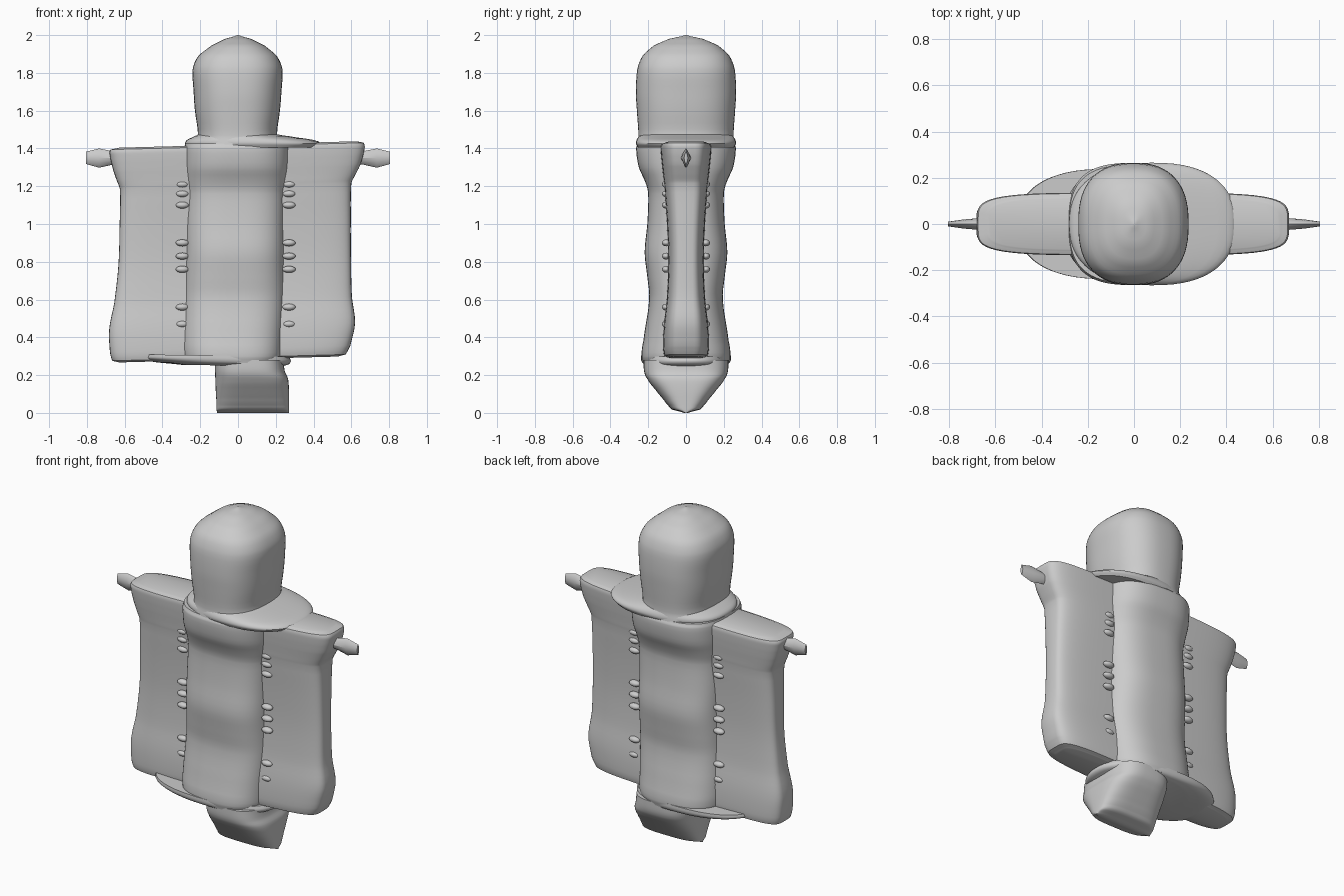
import bpy, bmesh, math

if "Cube" in bpy.data.objects:
    bpy.data.objects.remove(bpy.data.objects["Cube"])

grey = bpy.data.materials.new("plain grey")
grey.diffuse_color = (0.6, 0.6, 0.6, 1)
grey.use_nodes = True
grey.node_tree.nodes["Principled BSDF"].inputs["Base Color"].default_value = grey.diffuse_color


def finish(bm, name, angle=40):
    bmesh.ops.recalc_face_normals(bm, faces=bm.faces)
    mesh = bpy.data.meshes.new(name)
    bm.to_mesh(mesh)
    bm.free()
    mesh.materials.append(grey)
    ob = bpy.data.objects.new(name, mesh)
    bpy.context.collection.objects.link(ob)
    bpy.ops.object.select_all(action='DESELECT')
    ob.select_set(True)
    bpy.context.view_layer.objects.active = ob
    bpy.ops.object.shade_smooth_by_angle(angle=math.radians(angle))
    return ob


def smooth_rows(rows, n):
    """Catmull-Rom steps between the rows of a loft."""
    out = []
    for i in range(len(rows) - 1):
        p = [rows[max(0, min(len(rows) - 1, i + k))] for k in (-1, 0, 1, 2)]
        for s in range(n):
            t = s / n
            row = [b + 0.5 * t * (c - a + t * (2*a - 5*b + 4*c - d + t * (3*(b - c) + d - a)))
                   for a, b, c, d in zip(*p)]
            row[0] = rows[i][0] + t * (rows[i + 1][0] - rows[i][0])
            out.append(row)
    return out + [list(rows[-1])]


def loft(name, rows, power, tilt=0.0, steps=4, segs=64, place=None, angle=40):
    """Stack superellipse rings; each row is (z, left x, right x, half depth)."""
    bm = bmesh.new()
    rings = []
    for z, x0, x1, h in smooth_rows(rows, steps):
        ring = []
        for k in range(segs):
            a = 2 * math.pi * k / segs
            c, s = math.cos(a), math.sin(a)
            x = (x0 + x1) / 2 + (x1 - x0) / 2 * math.copysign(abs(c) ** (2 / power), c)
            y = h * math.copysign(abs(s) ** (2 / power), s)
            co = (x, y, z + tilt * x)
            ring.append(bm.verts.new(place(co) if place else co))
        rings.append(ring)
    for lo, hi in zip(rings, rings[1:]):
        for k in range(segs):
            j = (k + 1) % segs
            bm.faces.new((lo[k], lo[j], hi[j], hi[k]))
    bm.faces.new(rings[0])
    bm.faces.new(rings[-1])
    return finish(bm, name, angle)


# Domed head
loft("head", [(1.42, -.23, .23, .26), (1.47, -.212, .207, .252), (1.6, -.228, .222, .26),
              (1.7, -.235, .23, .265), (1.82, -.24, .235, .258), (1.89, -.21, .205, .23),
              (1.945, -.14, .14, .17), (1.98, -.07, .07, .09), (2.0, -.004, .004, .005)], 2.5)

# Thin collar under the head
loft("collar", [(1.405, -.27, .42, .255), (1.425, -.28, .44, .265), (1.445, -.27, .40, .262),
                (1.465, -.23, .27, .25), (1.475, -.21, .21, .24)], 2.4, steps=3)

# Wide flat side panels, slightly tilted
loft("side_panels", [(.284, -.63, .53, .09), (.294, -.665, .57, .115), (.34, -.678, .595, .122),
                     (.46, -.682, .62, .118), (.6, -.655, .603, .102), (.8, -.633, .598, .095),
                     (1.0, -.627, .597, .102), (1.2, -.625, .6, .116), (1.25, -.643, .625, .122),
                     (1.3, -.66, .65, .128), (1.38, -.678, .67, .135), (1.412, -.675, .665, .132),
                     (1.421, -.63, .63, .11)], 4.5, tilt=.027)

# Bulging middle panel
loft("middle_panel", [(.265, -.28, .22, .228), (.3, -.295, .235, .236), (.38, -.3, .24, .226),
                      (.6, -.29, .25, .195), (.72, -.285, .25, .205), (.85, -.28, .25, .219),
                      (1.0, -.28, .25, .205), (1.16, -.275, .255, .2), (1.22, -.28, .265, .215),
                      (1.3, -.285, .275, .25), (1.4, -.285, .28, .264), (1.425, -.28, .28, .255)], 2.8)

# Thin flange under the body
loft("lower_flange", [(.25, -.3, .24, .2), (.262, -.44, .27, .228), (.28, -.5, .28, .238),
                      (.302, -.5, .27, .238)], 2.4, tilt=-.015, steps=3)

# Wedge-shaped foot
loft("foot", [(0, -.112, .27, .012), (.018, -.113, .27, .075), (.05, -.114, .27, .105),
              (.12, -.118, .27, .16), (.18, -.12, .265, .205), (.22, -.122, .248, .222),
              (.28, -.122, .24, .225)], 3.2)

# Slim faceted tips at both shoulders
for side, label in ((-1, "left"), (1, "right")):
    loft(label + "_shoulder_tip",
         [(.60, 1.315, 1.385, .026), (.66, 1.315, 1.385, .026), (.735, 1.298, 1.4, .02),
          (.806, 1.318, 1.382, .01)], 1.5, steps=1, segs=12, angle=25,
         place=lambda co, s=side: (s * co[2], co[1], co[0]))

# Small stitch bumps along the four seams
for side, x in (("left", -.295), ("right", .27)):
    bm = bmesh.new()
    for z in (1.21, 1.16, 1.10, .90, .83, .76, .56, .47):
        for y in (-.105, .105):
            ball = bmesh.ops.create_uvsphere(bm, u_segments=16, v_segments=10, radius=1)["verts"]
            for v in ball:
                v.co = (x + v.co.x * .035, y + v.co.y * .022, z + v.co.z * .018)
    finish(bm, side + "_seam_stitches")
